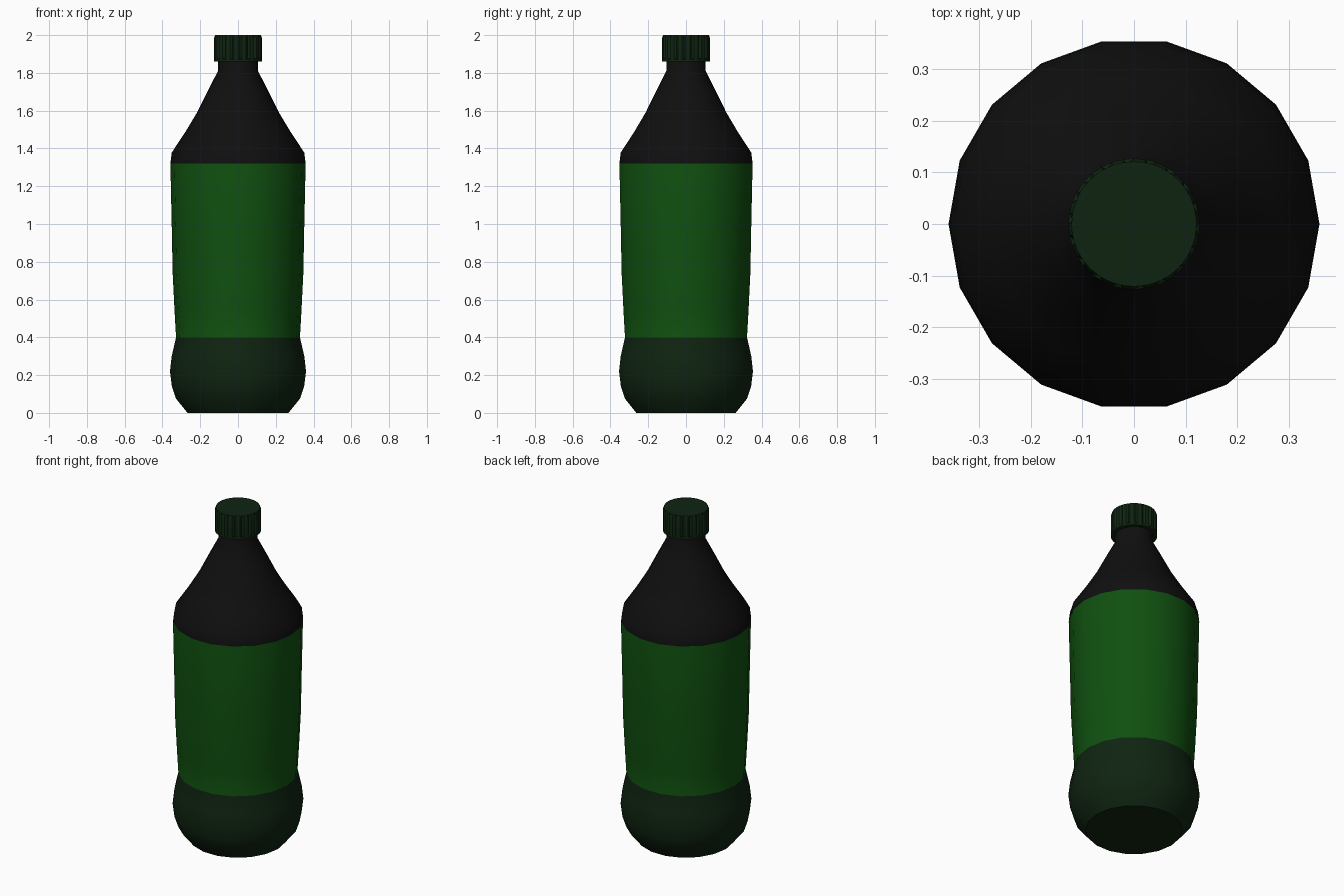
import bpy, bmesh, math

cube = bpy.data.objects.get("Cube")
if cube:
    bpy.data.objects.remove(cube, do_unlink=True)


def make_material(name, rgb):
    mat = bpy.data.materials.new(name)
    mat.use_nodes = True
    colour = (*rgb, 1)
    mat.diffuse_color = colour
    bsdf = next(n for n in mat.node_tree.nodes if n.type == "BSDF_PRINCIPLED")
    bsdf.inputs["Base Color"].default_value = colour
    return mat


dark_green = make_material("dark green", (0.0048, 0.0176, 0.0056))
label_green = make_material("label green", (0.005, 0.08, 0.005))
black = make_material("black", (0.0048, 0.0048, 0.0048))


def ring(bm, radii, z):
    """Closed loop of vertices, one per radius, starting on +x."""
    step = math.tau / len(radii)
    return [bm.verts.new((r * math.cos(i * step), r * math.sin(i * step), z))
            for i, r in enumerate(radii)]


def loft(name, sections, materials, pick=None, smooth_angle=40):
    """Skin stacked rings of (radii, z) and cap both ends."""
    bm = bmesh.new()
    rings = [ring(bm, radii, z) for radii, z in sections]
    for low, high in zip(rings, rings[1:]):
        n = len(low)
        for i in range(n):
            j = (i + 1) % n
            bm.faces.new((low[i], low[j], high[j], high[i]))
    bm.faces.new(rings[0][::-1])
    bm.faces.new(rings[-1])
    if pick:
        for face in bm.faces:
            face.material_index = pick(face.calc_center_median().z)
    mesh = bpy.data.meshes.new(name)
    bm.to_mesh(mesh)
    bm.free()
    for mat in materials:
        mesh.materials.append(mat)
    obj = bpy.data.objects.new(name, mesh)
    bpy.context.collection.objects.link(obj)
    bpy.ops.object.select_all(action="DESELECT")
    obj.select_set(True)
    bpy.context.view_layer.objects.active = obj
    bpy.ops.object.shade_smooth_by_angle(angle=math.radians(smooth_angle))
    return obj


# Bottle body: base, label band, shoulder and neck
LABEL_BOTTOM, LABEL_TOP, SIDES = 0.4, 1.32, 18
profile = [
    (0.267, 0), (0.328, 0.075), (0.35, 0.14), (0.36, 0.22), (0.351, 0.3),
    (0.328, LABEL_BOTTOM), (0.336, 0.54), (0.346, 0.74), (0.35, 0.95),
    (0.358, LABEL_TOP), (0.351, 1.378), (0.28, 1.485), (0.217, 1.59),
    (0.16, 1.705), (0.106, 1.81), (0.106, 1.88),
]


def body_colour(z):
    return 0 if z < LABEL_BOTTOM else 1 if z < LABEL_TOP else 2


loft("bottle_body", [([r] * SIDES, z) for r, z in profile],
     [dark_green, label_green, black], body_colour)

# Screw cap: wide ribs separated by narrow grooves
RIBS = 18
RIM, GROOVE = 0.127, 0.117
teeth = [RIM, RIM, RIM, GROOVE] * RIBS
plain = [RIM] * len(teeth)
loft("screw_cap", [
    (plain, 1.86), (plain, 1.872), (teeth, 1.875), (teeth, 1.985),
    ([0.121] * len(teeth), 2.0),
], [dark_green], smooth_angle=25)
